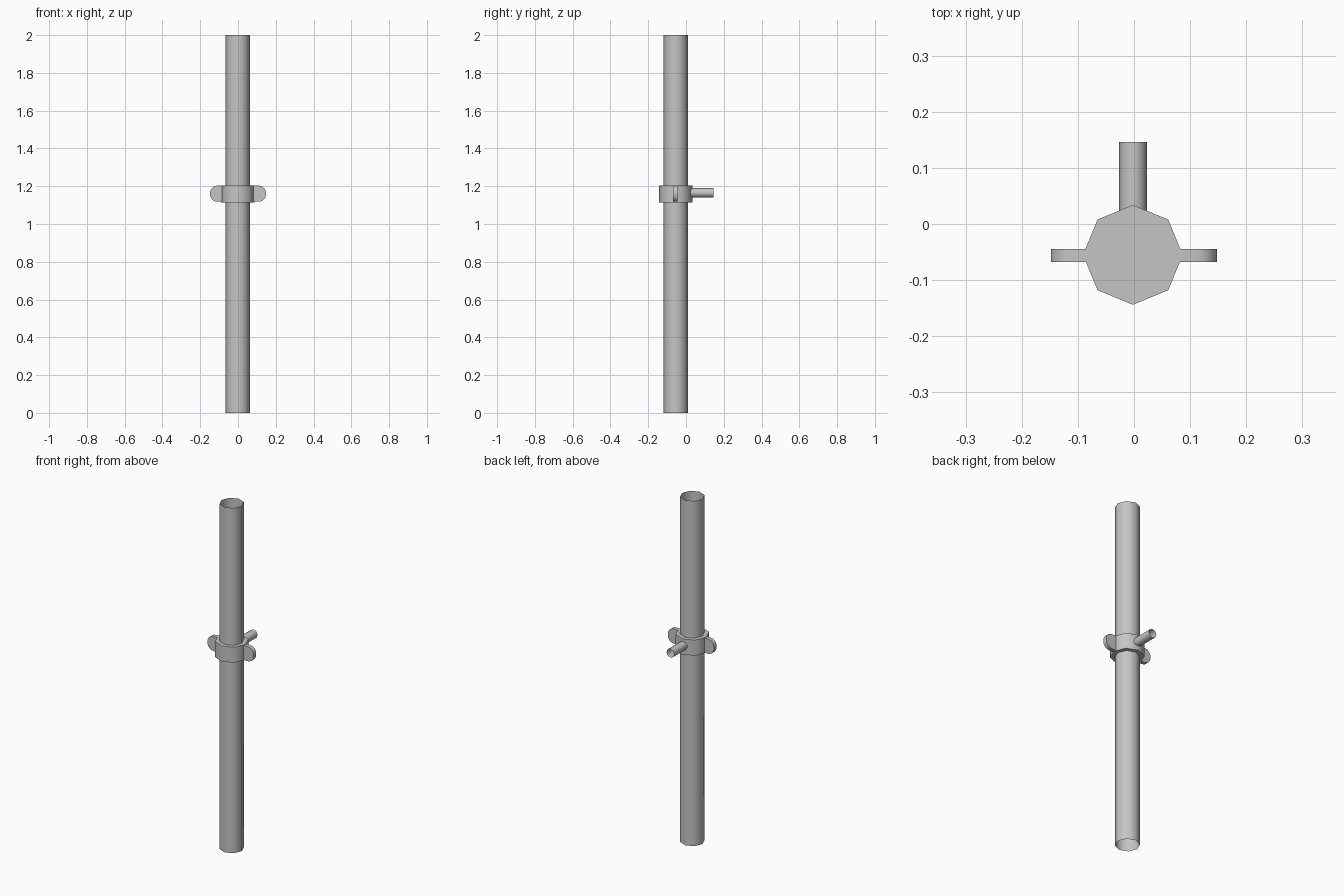
import bpy
import bmesh
import math
from mathutils import Matrix, Vector

old = bpy.data.objects.get("Cube")
if old:
    bpy.data.objects.remove(old, do_unlink=True)

CX, CY = -0.002, -0.055   # pipe axis

grey = bpy.data.materials.new("metal_grey")
grey.use_nodes = True
colour = (0.56, 0.56, 0.56, 1)
grey.diffuse_color = colour
grey.node_tree.nodes["Principled BSDF"].inputs["Base Color"].default_value = colour


def add_object(name, bm):
    mesh = bpy.data.meshes.new(name)
    bmesh.ops.recalc_face_normals(bm, faces=bm.faces)
    bm.to_mesh(mesh)
    bm.free()
    mesh.materials.append(grey)
    obj = bpy.data.objects.new(name, mesh)
    bpy.context.collection.objects.link(obj)
    bpy.ops.object.select_all(action='DESELECT')
    obj.select_set(True)
    bpy.context.view_layer.objects.active = obj
    bpy.ops.object.shade_smooth_by_angle(angle=math.radians(50))
    return obj


def octagon_tube(name, start, end, radius, capped):
    """Eight-sided tube from start to end, corners on the axes."""
    start, end = Vector(start), Vector(end)
    axis = end - start
    turn = axis.to_track_quat('Z', 'Y').to_matrix().to_4x4()
    bm = bmesh.new()
    bmesh.ops.create_cone(bm, cap_ends=capped, segments=8, radius1=radius,
                          radius2=radius, depth=axis.length,
                          matrix=Matrix.Translation((start + end) / 2) @ turn)
    return add_object(name, bm)


def wing(name, side):
    """Flat lug with two rounded outer corners."""
    inner, outer, low, high, r = 0.06, 0.148, 1.118, 1.203, 0.038
    points = [(inner, high), (inner, low)]
    for centre_z, first in ((low + r, -90), (high - r, 0)):
        for i in range(6):
            a = math.radians(first + i * 18)
            points.append((outer - r + r * math.cos(a), centre_z + r * math.sin(a)))
    bm = bmesh.new()
    face = bm.faces.new([bm.verts.new((side * x, -0.068, z)) for x, z in points])
    out = bmesh.ops.extrude_face_region(bm, geom=[face])
    verts = [v for v in out["geom"] if isinstance(v, bmesh.types.BMVert)]
    bmesh.ops.translate(bm, verts=verts, vec=(0, 0.023, 0))
    return add_object(name, bm)


# Open upright pipe
octagon_tube("upright_pipe", (CX, CY, 0), (CX, CY, 2), 0.065, False)

# Solid collar around the pipe
octagon_tube("collar", (CX, CY, 1.115), (CX, CY, 1.205), 0.089, True)

# Open stub at the back of the collar
octagon_tube("back_stub", (CX, 0, 1.165), (CX, 0.146, 1.165), 0.025, False)

# Side lugs
wing("left_lug", 1)
wing("right_lug", -1)
